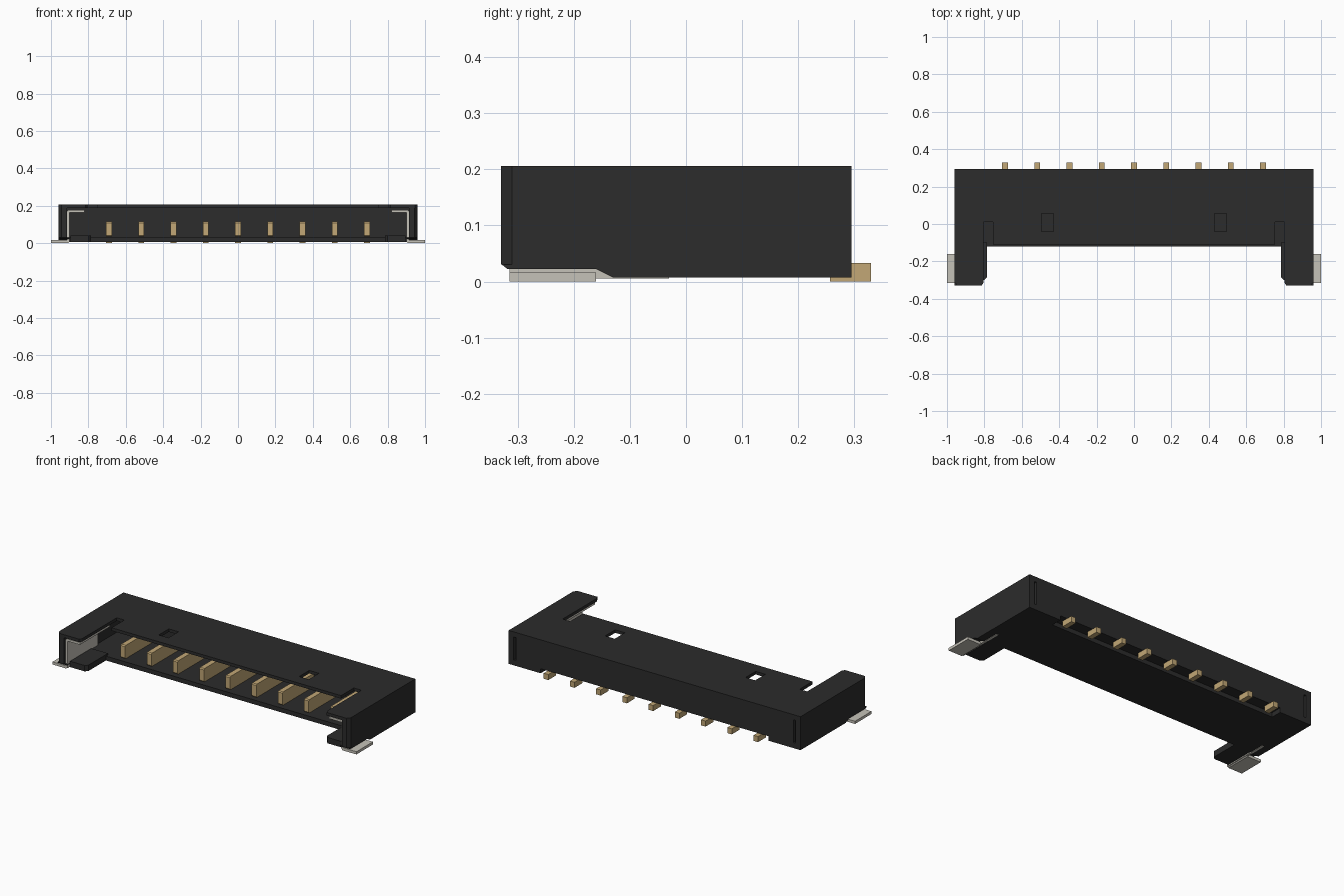
import bpy, bmesh
from mathutils import Vector

cube = bpy.data.objects.get("Cube")
if cube:
    bpy.data.objects.remove(cube, do_unlink=True)


def material(name, color):
    m = bpy.data.materials.new(name)
    m.use_nodes = True
    m.diffuse_color = (*color, 1)
    bsdf = m.node_tree.nodes["Principled BSDF"]
    bsdf.inputs["Base Color"].default_value = (*color, 1)
    bsdf.inputs["Roughness"].default_value = 0.6
    return m


BLACK = material("black plastic", (0.025, 0.025, 0.025))
SILVER = material("tinned metal", (0.56, 0.54, 0.48))
GOLD = material("gold contact", (0.54, 0.39, 0.18))


def prism(name, axis, points, lo, hi, mat):
    """Extrude a 2D outline along an axis; the points use the other two axes in order."""
    bm = bmesh.new()

    def place(p):
        c = list(p)
        c.insert("xyz".index(axis), lo)
        return Vector(c)

    face = bm.faces.new([bm.verts.new(place(p)) for p in points])
    step = Vector([hi - lo if a == axis else 0 for a in "xyz"])
    out = bmesh.ops.extrude_face_region(bm, geom=[face])
    verts = [v for v in out["geom"] if isinstance(v, bmesh.types.BMVert)]
    bmesh.ops.translate(bm, verts=verts, vec=step)
    bmesh.ops.recalc_face_normals(bm, faces=bm.faces)
    mesh = bpy.data.meshes.new(name)
    bm.to_mesh(mesh)
    bm.free()
    mesh.materials.append(mat)
    obj = bpy.data.objects.new(name, mesh)
    bpy.context.collection.objects.link(obj)
    return obj


def box(name, x, y, z, mat):
    return prism(name, "z", [(x[0], y[0]), (x[1], y[0]), (x[1], y[1]), (x[0], y[1])], *z, mat)


def cut(obj, cutter):
    """Subtract the cutter, then discard it."""
    mod = obj.modifiers.new("cut", "BOOLEAN")
    mod.operation = "DIFFERENCE"
    mod.solver = "EXACT"
    mod.object = cutter
    cutter.hide_render = True
    bpy.context.view_layer.objects.active = obj
    bpy.ops.object.modifier_apply(modifier=mod.name)
    bpy.data.objects.remove(cutter, do_unlink=True)


def mirrored(half):
    """Complete a half outline by reflecting it in x."""
    return half + [(-x, y) for x, y in reversed(half)]


def mirror_x(obj):
    obj.modifiers.new("mirror", "MIRROR")


# Roof with forward arms, latch slots and two windows
roof = prism("roof", "z", mirrored([
    (0.755, -0.11), (0.755, 0.01), (0.805, 0.01), (0.805, -0.315), (0.815, -0.33),
    (0.945, -0.33), (0.96, -0.31), (0.96, 0.295)]), 0.188, 0.206, BLACK)
for side in (-1, 1):
    x = side * 0.462
    cut(roof, box("window_cutter", (x - 0.032, x + 0.032), (-0.04, 0.055), (0.15, 0.25), BLACK))

# Floor and the rails that reach forward from it
box("floor", (-0.9, 0.9), (-0.12, 0.23), (0.007, 0.033), BLACK)
mirror_x(prism("floor_rail", "z", [
    (0.785, -0.1), (0.785, -0.285), (0.8, -0.3), (0.895, -0.3), (0.895, -0.1)],
    0.007, 0.042, BLACK))

# Side walls, with the lower edge raised over the solder tabs
mirror_x(prism("side_wall", "z", [
    (0.915, -0.33), (0.945, -0.33), (0.96, -0.31), (0.96, 0.2), (0.915, 0.2)],
    0.03, 0.188, BLACK))
mirror_x(prism("side_wall_base", "x", [
    (-0.328, 0.03), (-0.318, 0.022), (-0.16, 0.022), (-0.13, 0.007), (0.2, 0.007), (0.2, 0.03)],
    0.9, 0.96, BLACK))

# Back wall with a recess for the tails and a groove at each end
back = prism("back_wall", "y", mirrored([
    (0.75, 0.034), (0.75, 0.007), (0.96, 0.007), (0.96, 0.188)]), 0.2, 0.295, BLACK)
for side in (-1, 1):
    x = side * 0.92
    cut(back, box("groove_cutter", (x - 0.007, x + 0.007), (0.275, 0.32), (0.04, 0.175), BLACK))

# Bent metal brackets and their solder tabs
mirror_x(prism("bracket", "y", [
    (0.9, 0.005), (0.914, 0.005), (0.914, 0.172), (0.908, 0.178), (0.82, 0.178),
    (0.82, 0.165), (0.9, 0.165)], -0.315, -0.03, SILVER))
mirror_x(prism("solder_tab", "y", [
    (0.9, 0.008), (0.91, 0), (1, 0), (1, 0.016), (0.914, 0.016), (0.914, 0.022), (0.9, 0.022)],
    -0.315, -0.16, SILVER))

# Nine contacts: a blade in the cavity and a tail behind
PITCH = 0.1725
for i in range(9):
    x = (i - 4) * PITCH
    span = (x - 0.015, x + 0.015)
    prism(f"contact_blade_{i + 1}", "x", [
        (-0.096, 0.042), (-0.09, 0.036), (0.21, 0.036), (0.21, 0.115), (-0.09, 0.115),
        (-0.096, 0.109)], *span, GOLD)
    box(f"contact_tail_{i + 1}", span, (0.257, 0.33), (0, 0.033), GOLD)
